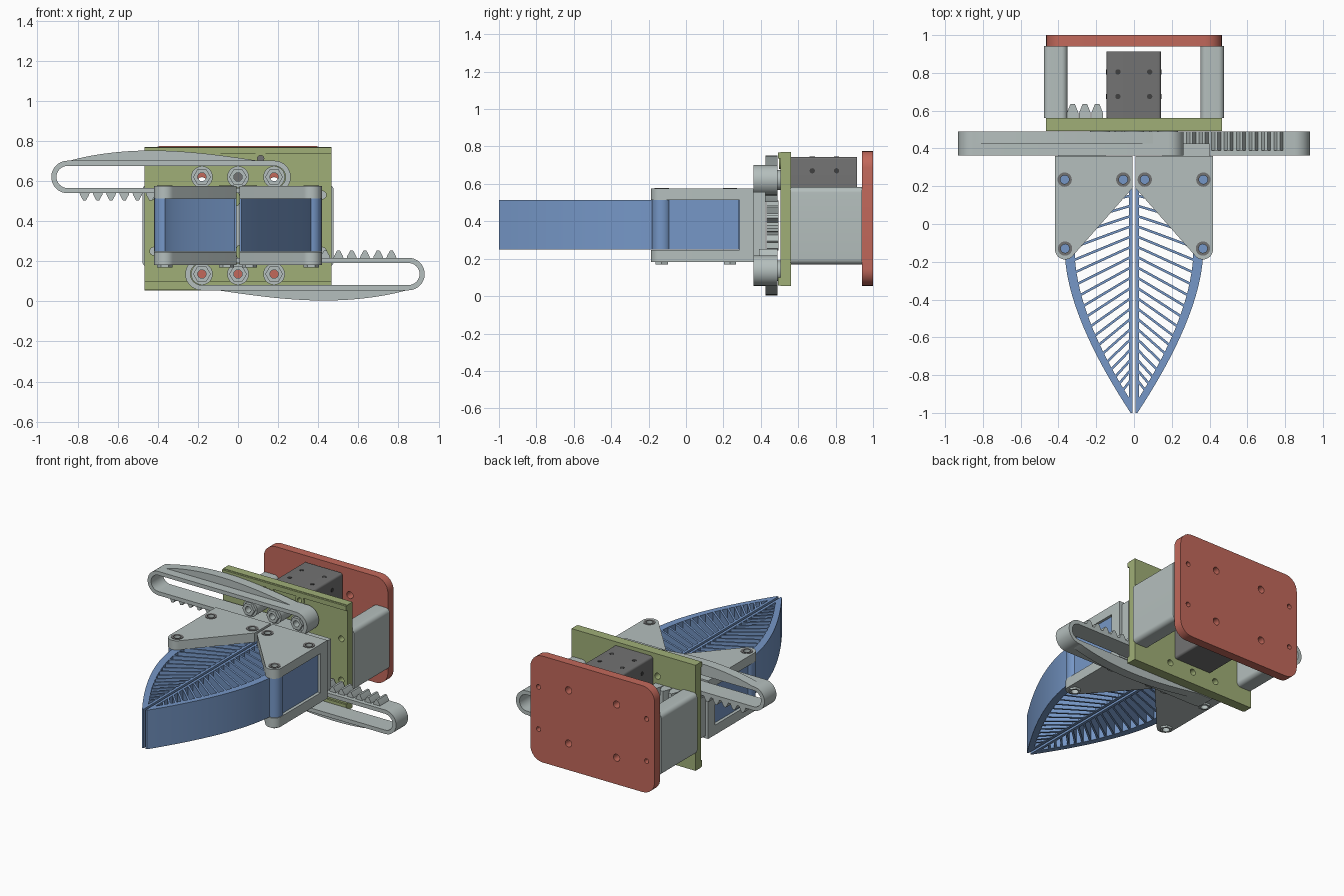
import bpy, bmesh, math

cube = bpy.data.objects.get("Cube")
if cube:
    bpy.data.objects.remove(cube, do_unlink=True)


def material(name, rgb):
    m = bpy.data.materials.new(name)
    m.use_nodes = True
    m.diffuse_color = (*rgb, 1)
    m.node_tree.nodes["Principled BSDF"].inputs["Base Color"].default_value = (*rgb, 1)
    return m


GREY = material("light grey", (0.46, 0.52, 0.51))
DARK = material("dark grey", (0.17, 0.17, 0.17))
BLACK = material("charcoal", (0.05, 0.05, 0.05))
RED = material("brick red", (0.54, 0.14, 0.105))
GREEN = material("olive green", (0.35, 0.43, 0.185))
BLUE = material("steel blue", (0.18, 0.31, 0.57))

ZC = 0.378  # height of the rotational symmetry axis


def prism(name, mat, loops, axis, lo, hi):
    """Extrude closed 2D loops (inner loops become holes) along an axis."""
    cu = bpy.data.curves.new(name, "CURVE")
    cu.dimensions = "2D"
    cu.fill_mode = "BOTH"
    cu.extrude = (hi - lo) / 2
    for loop in loops:
        sp = cu.splines.new("POLY")
        sp.points.add(len(loop) - 1)
        for p, (u, v) in zip(sp.points, loop):
            p.co = (u, v, 0, 1)
        sp.use_cyclic_u = True
    tmp = bpy.data.objects.new(name + "_outline", cu)
    bpy.context.collection.objects.link(tmp)
    dg = bpy.context.evaluated_depsgraph_get()
    me = bpy.data.meshes.new_from_object(tmp.evaluated_get(dg))
    bpy.data.objects.remove(tmp, do_unlink=True)
    bm = bmesh.new()
    bm.from_mesh(me)
    mid = (lo + hi) / 2
    for vert in bm.verts:
        u, v, w = vert.co
        w += mid
        vert.co = {"x": (w, u, v), "y": (u, w, v), "z": (u, v, w)}[axis]
    bmesh.ops.remove_doubles(bm, verts=bm.verts, dist=1e-5)
    bmesh.ops.recalc_face_normals(bm, faces=bm.faces)
    for f in bm.faces:
        f.smooth = True
        f.material_index = 0
    me = bpy.data.meshes.new(name)
    bm.to_mesh(me)
    bm.free()
    me.set_sharp_from_angle(angle=math.radians(30))
    me.materials.append(mat)
    ob = bpy.data.objects.new(name, me)
    bpy.context.collection.objects.link(ob)
    return ob


def arc(cx, cy, r, a0=0, a1=360, n=24):
    full = abs(a1 - a0) == 360
    steps = n if full else n + 1
    ang = [math.radians(a0 + (a1 - a0) * i / n) for i in range(steps)]
    return [(cx + r * math.cos(a), cy + r * math.sin(a)) for a in ang]


def rect(x0, x1, y0, y1, r=0):
    if not r:
        return [(x0, y0), (x1, y0), (x1, y1), (x0, y1)]
    return (arc(x1 - r, y1 - r, r, 0, 90, 8) + arc(x0 + r, y1 - r, r, 90, 180, 8)
            + arc(x0 + r, y0 + r, r, 180, 270, 8) + arc(x1 - r, y0 + r, r, 270, 360, 8))


def stadium(x0, x1, z, r):
    return arc(x1, z, r, -90, 90, 16) + arc(x0, z, r, 90, 270, 16)


def quad_curve(p, c, q, n=24):
    return [tuple((1 - t) ** 2 * a + 2 * t * (1 - t) * b + t * t * d
                  for a, b, d in zip(p, c, q)) for t in [i / n for i in range(n + 1)]]


# Rear mounting plate with its holes
holes = [arc(x, ZC + 0.037 + dz, r, n=16) for sx in (-1, 1) for x, h, r in
         ((0.18 * sx, 0.18, 0.024), (0.405 * sx, 0.143, 0.016)) for dz in (-h, h)]
prism("rear_plate", RED, [rect(-0.465, 0.465, 0.055, 0.775, 0.09)] + holes, "y", 0.94, 1.0)

# Guide plate with bolt holes and edge rails
roller_x = (-0.18, 0, 0.18)
holes = [arc(x, z, 0.021, n=16) for x in roller_x for z in (0.62, 2 * ZC - 0.62)]
holes += [arc(x, z, 0.02, n=16) for x in (-0.42, 0.42) for z in (0.25, 0.53)]
holes += [arc(x, 0.712, 0.016, n=16) for x in (-0.113, 0.113)]
prism("guide_plate", GREEN, [rect(-0.465, 0.465, 0.055, 0.77)] + holes, "y", 0.505, 0.562)
prism("guide_rails", GREEN, [rect(-0.465, 0.465, 0.058, 0.1),
                             rect(-0.465, 0.465, 0.735, 0.767)], "y", 0.492, 0.506)
for x in (-0.113, 0.113):
    prism("plate_bolt_ring", GREEN, [arc(x, 0.712, 0.033), arc(x, 0.712, 0.016)], "y", 0.498, 0.506)

# Spacer pillars between the plates
for s in (-1, 1):
    a, b = sorted((s * 0.353, s * 0.477))
    prism("spacer_pillar", GREY, [rect(a, b, 0.17, 0.583, 0.03)], "y", 0.56, 0.942)

# Motor with screw holes on top and sides
prism("motor", DARK, [rect(-0.145, 0.143, 0.18, 0.745, 0.015)], "y", 0.56, 0.913)
prism("motor_top_screws", BLACK, [arc(x, y, 0.014, n=16) for x in (-0.085, 0.083)
                                  for y in (0.675, 0.805)], "z", 0.743, 0.747)
for lo in (-0.147, 0.141):
    prism("motor_side_screws", BLACK, [arc(y, 0.67, 0.014, n=16) for y in (0.675, 0.805)],
          "x", lo, lo + 0.004)
prism("small_rear_rack", GREY, [[(x - 0.03, 0.56), (x + 0.03, 0.56), (x + 0.03, 0.59),
                                 (x + 0.012, 0.635), (x - 0.012, 0.635), (x - 0.03, 0.59)]
                                for x in (-0.325, -0.26, -0.195)], "z", 0.46, 0.57)

# Pinion gear in the middle
N = 12
gear = []
for i in range(N):
    for k, r in ((0, 0.1), (0.3, 0.1), (0.55, 0.135), (0.75, 0.135)):
        a = 2 * math.pi * (i + k) / N
        gear.append((r * math.cos(a), ZC + r * math.sin(a)))
prism("pinion_gear", GREY, [gear], "y", 0.43, 0.495)


# Slotted rack arms, the second one turned half a turn about the y axis
def turned(loops, flip):
    return [[(-x, 2 * ZC - z) for x, z in lp] if flip else lp for lp in loops]


for side, flip in (("upper", False), ("lower", True)):
    prism(side + "_rack_arm", GREY,
          turned([stadium(-0.85, 0.182, 0.62, 0.081), stadium(-0.85, 0.182, 0.62, 0.055)], flip),
          "y", 0.362, 0.49)
    crown = [(-0.875 + 1.06 * t, 0.688 + 0.064 * math.sin(math.pi * t ** 0.8))
             for t in [i / 32 for i in range(33)]]
    crown += [(0.185, 0.68), (-0.875, 0.68)]
    prism(side + "_arm_crown", GREY, turned([crown], flip), "y", 0.425, 0.49)
    teeth = []
    for i in range(15):
        x = -0.765 + 0.066 * i
        teeth.append([(x - 0.026, 0.545), (x - 0.022, 0.53), (x - 0.007, 0.503),
                      (x + 0.007, 0.503), (x + 0.022, 0.53), (x + 0.026, 0.545)])
    prism(side + "_rack_teeth", GREY, turned(teeth, flip), "y", 0.39, 0.489)
    # Hollow guide rollers running in the slot
    z = 2 * ZC - 0.62 if flip else 0.62
    for x in roller_x:
        prism(side + "_guide_roller", GREY, [arc(x, z, 0.054), arc(x, z, 0.021, n=16)],
              "y", 0.385, 0.506)
        prism(side + "_roller_nut", GREY, [arc(x, z, 0.044, n=6), arc(x, z, 0.021, n=16)],
              "y", 0.365, 0.386)

# Finger clamps and flexible ribbed fingers, mirrored left and right
outer = quad_curve((0.365, -0.18), (0.34, -0.51), (0.018, -1.0))
inner = quad_curve((0.313, -0.18), (0.29, -0.5), (0.026, -0.92))


def wall_x(y):
    if y > -0.18:
        return 0.33
    for (xa, ya), (xb, yb) in zip(inner, inner[1:]):
        if yb <= y <= ya:
            return xa + (xb - xa) * (ya - y) / (ya - yb) + 0.008
    return 0


ribs = []
for i in range(19):
    t = i / 18
    a = math.radians(14 + 38 * t)
    y0 = 0.15 - 0.98 * t
    dx, dy = math.cos(a), -math.sin(a)
    d = 0.0
    while 0.02 + d * dx < wall_x(y0 + d * dy):
        d += 0.002
    w = 0.0065
    x1, y1 = 0.02 + d * dx, y0 + d * dy
    ribs.append([(0.02 - dy * w, y0 + dx * w), (0.02 + dy * w, y0 - dx * w),
                 (x1 + dy * w, y1 - dx * w), (x1 - dy * w, y1 + dx * w)])

screws = ((0.057, 0.235), (0.367, 0.235), (0.365, -0.13))
plate = [(0.008, 0.36), (0.418, 0.36)] + arc(0.365, -0.135, 0.053, 0, -140, 12) + [(0.008, 0.19)]
for side, s in (("left", 1), ("right", -1)):
    def m(loops):
        return [[(s * x, y) for x, y in lp] for lp in loops]

    # Clamp plates, back wall and the block that meets the rack arm
    bores = [arc(x, y, 0.023, n=16) for x, y in screws]
    prism(side + "_clamp_top", GREY, m([plate] + bores), "z", 0.513, 0.575)
    prism(side + "_clamp_bottom", GREY, m([plate] + bores), "z", 0.181, 0.247)
    prism(side + "_clamp_back", GREY, m([rect(0.008, 0.418, 0.285, 0.36)]), "z", 0.24, 0.52)
    prism(side + "_clamp_mount", GREY, m([rect(0.15, 0.4, 0.355, 0.425)]), "z", 0.2, 0.556)
    for x, y in screws:
        prism(side + "_clamp_screw", DARK, m([arc(x, y, 0.038), arc(x, y, 0.023, n=16)]),
              "z", 0.573, 0.578)
        prism(side + "_clamp_nut", GREY, m([arc(x, y, 0.038, n=6), arc(x, y, 0.023, n=16)]),
              "z", 0.168, 0.183)

    # Finger: curved outer wall, straight spine, base, bosses and ribs
    prism(side + "_finger_wall", BLUE,
          m([[(0.365, -0.1)] + outer + [(0.008, -1.0), (0.008, -0.92)] + inner[::-1]
             + [(0.313, -0.1)]]), "z", 0.249, 0.513)
    prism(side + "_finger_spine", BLUE, m([rect(0.008, 0.026, -0.95, 0.285)]), "z", 0.249, 0.513)
    prism(side + "_finger_base", BLUE,
          m([[(0.012, 0.19), (0.315, 0.19), (0.315, -0.11), (0.4, -0.11), (0.4, 0.284),
              (0.012, 0.284)]]), "z", 0.249, 0.513)
    prism(side + "_finger_boss", BLUE, m([arc(0.365, -0.13, 0.052)]), "z", 0.248, 0.514)
    prism(side + "_finger_ribs", BLUE, m(ribs), "z", 0.25, 0.512)
